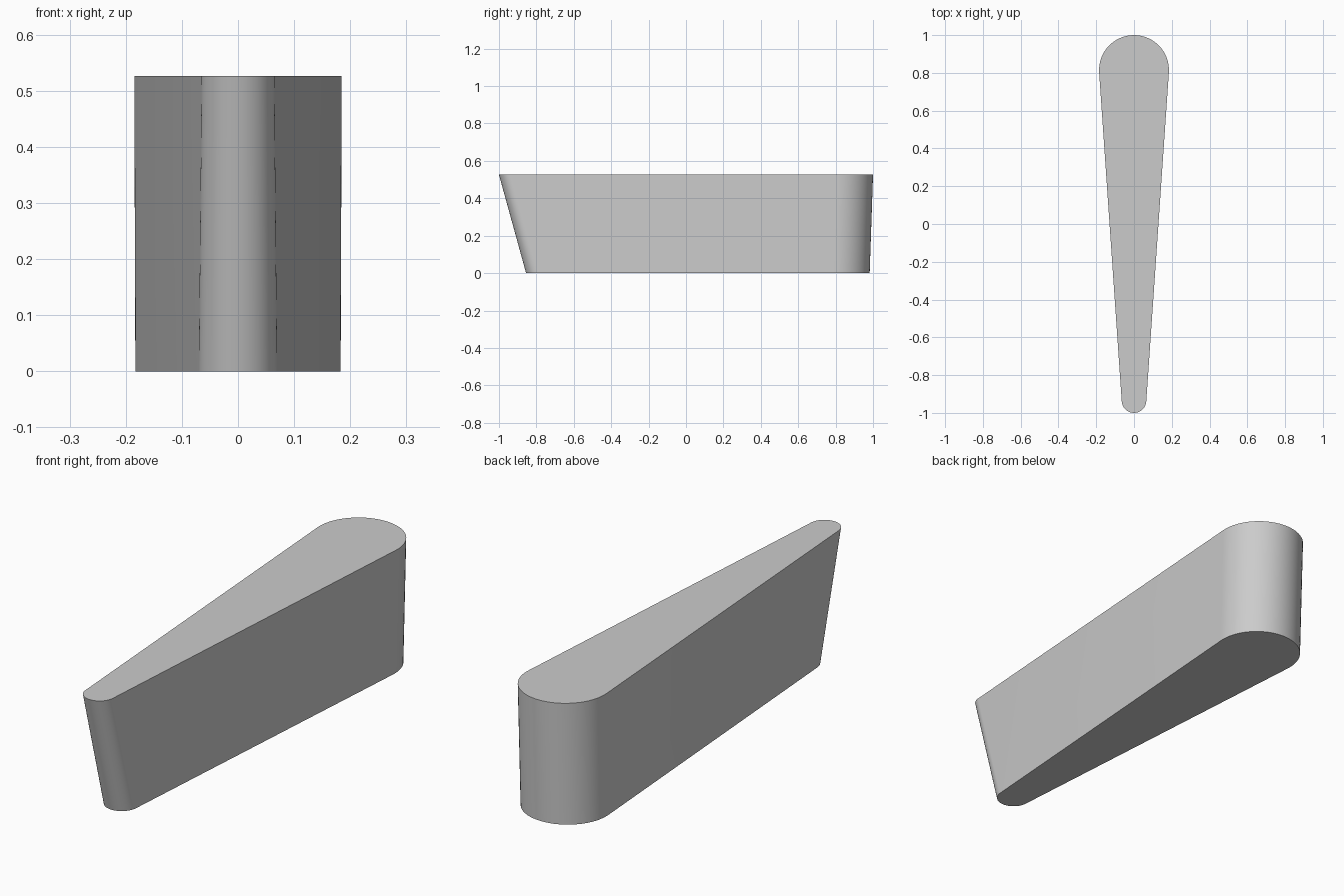
import bpy
import bmesh
import math

cube = bpy.data.objects.get("Cube")
if cube:
    bpy.data.objects.remove(cube, do_unlink=True)

HEIGHT = 0.526
SEGMENTS = 32

grey = bpy.data.materials.new("light_grey")
grey.use_nodes = True
grey.diffuse_color = (0.6, 0.6, 0.6, 1)
grey.node_tree.nodes["Principled BSDF"].inputs["Base Color"].default_value = (0.6, 0.6, 0.6, 1)


def teardrop(front, back, front_radius, back_radius):
    """Outline of two round ends joined by straight tangent sides."""
    front_y, back_y = front + front_radius, back - back_radius
    tilt = math.asin((back_radius - front_radius) / (back_y - front_y))
    points = []
    for i in range(SEGMENTS + 1):
        a = -tilt + (math.pi + 2 * tilt) * i / SEGMENTS
        points.append((back_radius * math.cos(a), back_y + back_radius * math.sin(a)))
    for i in range(SEGMENTS + 1):
        a = math.pi + tilt + (math.pi - 2 * tilt) * i / SEGMENTS
        points.append((front_radius * math.cos(a), front_y + front_radius * math.sin(a)))
    return points


# Wedge body: lower outline lofted to the longer upper outline
bm = bmesh.new()
lower = [bm.verts.new((x, y, 0)) for x, y in teardrop(-0.855, 0.982, 0.07, 0.183)]
upper = [bm.verts.new((x, y, HEIGHT)) for x, y in teardrop(-1, 1, 0.065, 0.185)]
count = len(lower)
for i in range(count):
    j = (i + 1) % count
    bm.faces.new((lower[i], lower[j], upper[j], upper[i]))
bm.faces.new(upper)
bm.faces.new(lower[::-1])
bmesh.ops.recalc_face_normals(bm, faces=bm.faces)

mesh = bpy.data.meshes.new("tapered_body")
bm.to_mesh(mesh)
bm.free()
mesh.materials.append(grey)
body = bpy.data.objects.new("tapered_body", mesh)
bpy.context.collection.objects.link(body)

# Smooth walls with crisp top and bottom rims
bpy.ops.object.select_all(action="DESELECT")
body.select_set(True)
bpy.context.view_layer.objects.active = body
bpy.ops.object.shade_smooth_by_angle(angle=math.radians(30))
